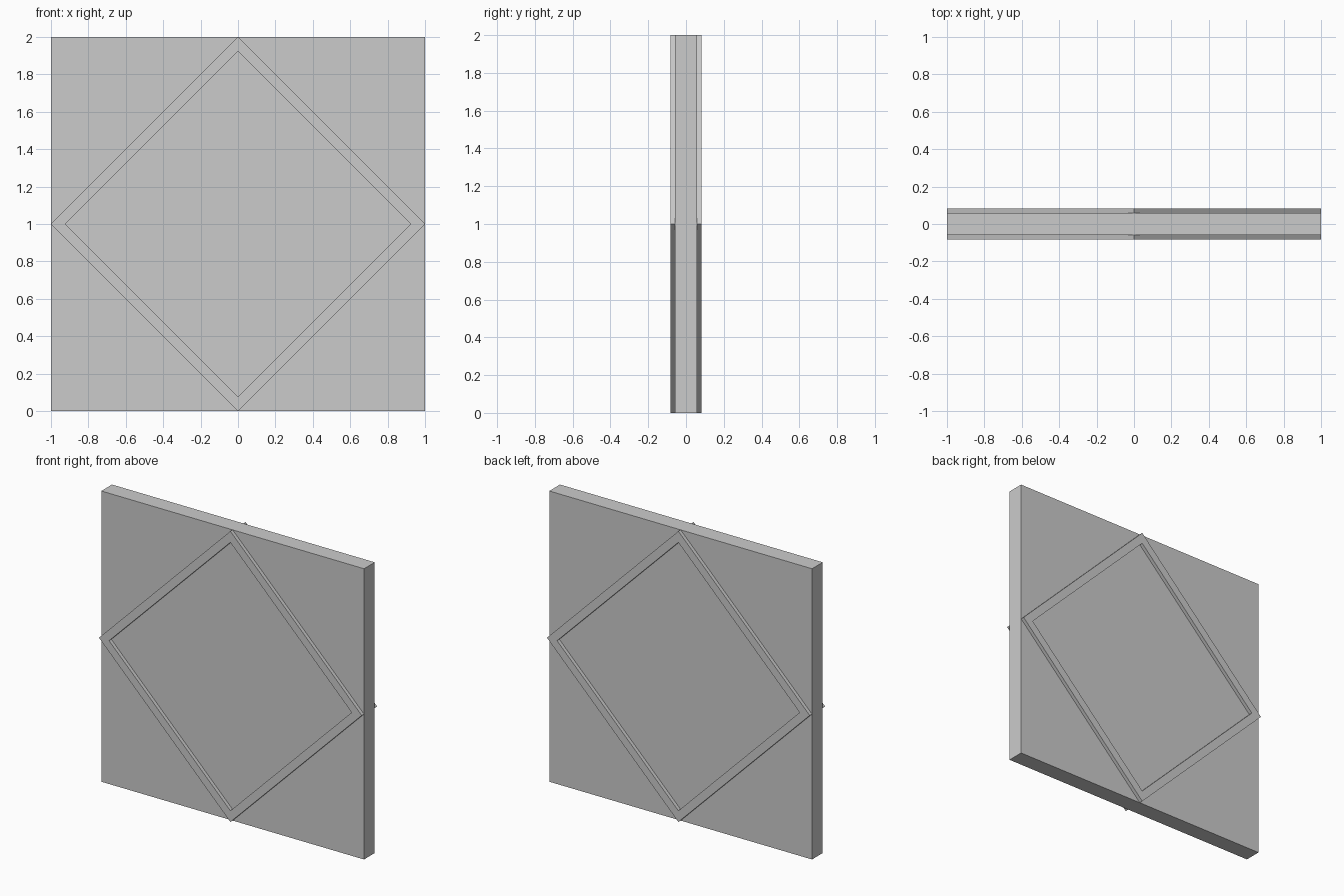
import bpy, bmesh
from math import cos, sin, pi

if "Cube" in bpy.data.objects:
    bpy.data.objects.remove(bpy.data.objects["Cube"])

SLAB = 0.058    # half thickness of the panel
TRIM = 0.083    # half thickness including the raised trim


def link(name, bm):
    bmesh.ops.recalc_face_normals(bm, faces=bm.faces)
    mesh = bpy.data.meshes.new(name)
    bm.to_mesh(mesh)
    bm.free()
    obj = bpy.data.objects.new(name, mesh)
    bpy.context.collection.objects.link(obj)
    return obj


# Square panel
bm = bmesh.new()
bmesh.ops.create_cube(bm, size=2)
bmesh.ops.scale(bm, vec=(1, SLAB, 1), verts=bm.verts)
bmesh.ops.translate(bm, vec=(0, 0, 1), verts=bm.verts)
link("panel", bm)

# Raised diamond trim: rectangular section swept round four corners
section = [(1.0, -SLAB), (1.0, -TRIM), (0.923, -TRIM), (0.923, -SLAB)]
bm = bmesh.new()
rings = [[bm.verts.new((r * cos(k * pi / 2), y, 1 + r * sin(k * pi / 2)))
          for r, y in section] for k in range(4)]
for k in range(4):
    a, b = rings[k], rings[(k + 1) % 4]
    for i in range(4):
        j = (i + 1) % 4
        bm.faces.new((a[i], a[j], b[j], b[i]))
trim = link("diamond_trim", bm)

# Same trim on the back
mirror = trim.modifiers.new("Mirror", 'MIRROR')
mirror.use_axis = (False, True, False)
mirror.use_mirror_merge = False
